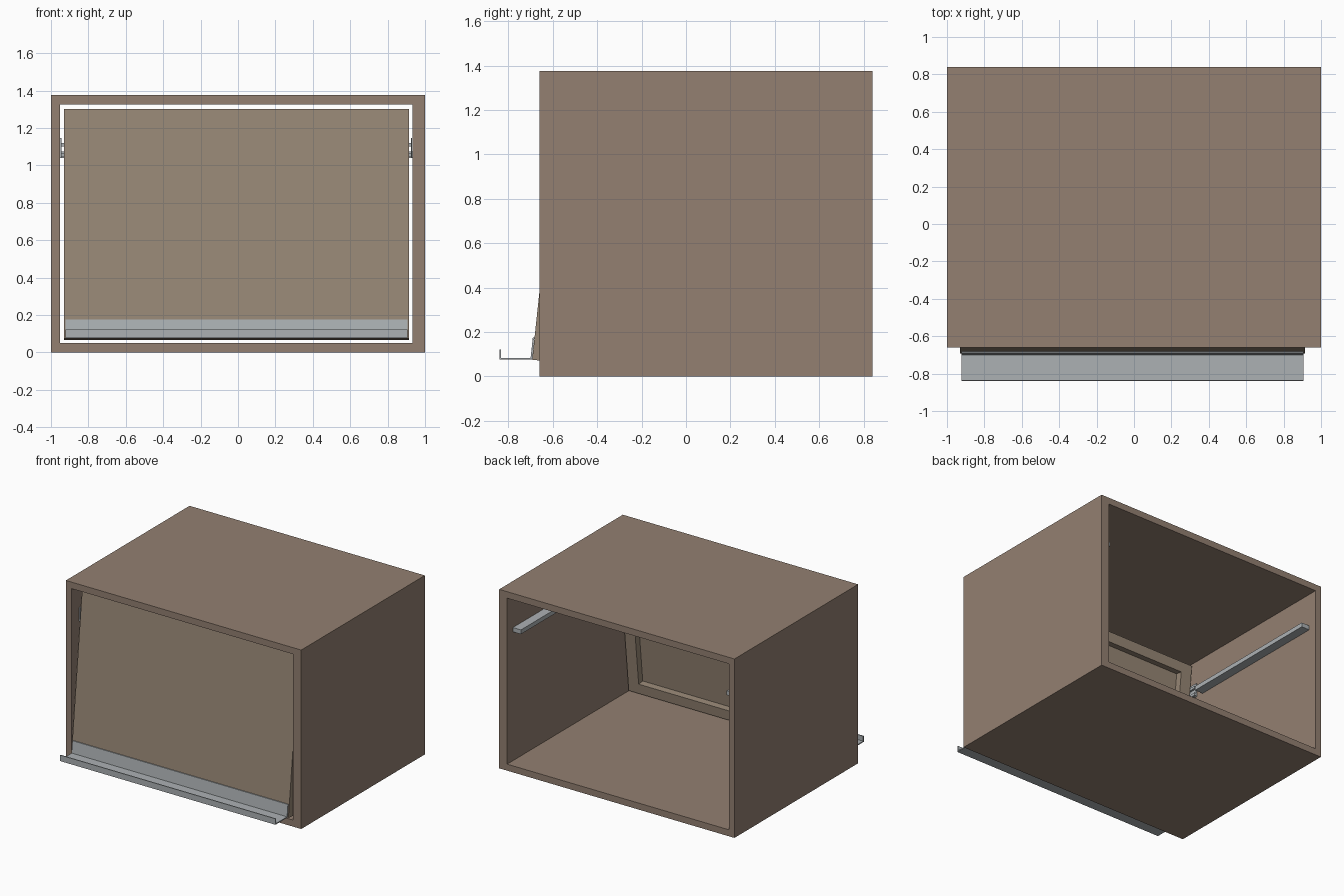
import bpy, bmesh

if "Cube" in bpy.data.objects:
    bpy.data.objects.remove(bpy.data.objects["Cube"])

def material(name, rgb):
    m = bpy.data.materials.new(name)
    m.diffuse_color = (*rgb, 1)
    m.use_nodes = True
    m.node_tree.nodes["Principled BSDF"].inputs["Base Color"].default_value = m.diffuse_color
    return m

case_brown = material("case brown", (0.292, 0.214, 0.165))
door_brown = material("door brown", (0.308, 0.240, 0.178))
metal = material("grey metal", (0.413, 0.440, 0.456))

def make(name, bm, mat):
    bmesh.ops.recalc_face_normals(bm, faces=bm.faces)
    me = bpy.data.meshes.new(name)
    bm.to_mesh(me)
    bm.free()
    me.materials.append(mat)
    ob = bpy.data.objects.new(name, me)
    bpy.context.collection.objects.link(ob)
    return ob

def bridge_loops(bm, loops, closed=False):
    """Skin consecutive four-point loops; closed joins last to first."""
    vs = [[bm.verts.new(p) for p in l] for l in loops]
    pairs = list(zip(vs, vs[1:])) + ([(vs[-1], vs[0])] if closed else [])
    for a, b in pairs:
        n = len(a)
        for i in range(n):
            bm.faces.new((a[i], a[(i + 1) % n], b[(i + 1) % n], b[i]))
    return vs

def rect(x0, x1, z0, z1, y):
    return [(x0, y, z0), (x1, y, z0), (x1, y, z1), (x0, y, z1)]

def box(name, x, y, z, mat):
    bm = bmesh.new()
    vs = bridge_loops(bm, [rect(*x, *z, y[0]), rect(*x, *z, y[1])])
    bm.faces.new(vs[0])
    bm.faces.new(vs[1])
    return make(name, bm, mat)

def extrude_x(name, profile, x0, x1, mat):
    bm = bmesh.new()
    vs = bridge_loops(bm, [[(x, y, z) for y, z in profile] for x in (x0, x1)])
    bm.faces.new(vs[0])
    bm.faces.new(vs[1])
    return make(name, bm, mat)

# Case: rectangular tube, open at front and back
outer, inner = (-1, 1, 0, 1.375), (-0.953, 0.932, 0.05, 1.325)
front, back = -0.661, 0.84
bm = bmesh.new()
bridge_loops(bm, [rect(*outer, front), rect(*outer, back),
                  rect(*inner, back), rect(*inner, front)], closed=True)
make("case", bm, case_brown)

# Tilted door: flat front, recessed panel with a rim at the back
slope = 0.107
def lean(points):
    return [(x, y + slope * z, z - slope * (y + 0.70)) for x, y, z in points]

d, r = (-0.93, 0.914, 0.075, 1.30), 0.09
d_in = (d[0] + r, d[1] - r, d[2] + r * 0.85, d[3] - r * 0.85)
yf = -0.701
bm = bmesh.new()
vs = bridge_loops(bm, [lean(rect(*d, yf)), lean(rect(*d, yf + 0.083)),
                       lean(rect(*d_in, yf + 0.083)), lean(rect(*d_in, yf + 0.033))])
bm.faces.new(vs[0])
bm.faces.new(vs[-1])
make("door", bm, door_brown)

# Handle: leaning back plate, shelf and front lip in one bent profile
extrude_x("door_handle", [(-0.683, 0.175), (-0.690, 0.175), (-0.700, 0.084),
                          (-0.833, 0.084), (-0.833, 0.122), (-0.84, 0.122),
                          (-0.84, 0.076), (-0.693, 0.076)], -0.923, 0.907, metal)

# Slide rails on the inner walls and pivot brackets beside the door
for side, wall, edge, s in (("left", inner[0], d[0], 1), ("right", inner[1], d[1], -1)):
    box(side + "_rail", sorted((wall, wall + s * 0.068)), (-0.39, 0.77), (1.04, 1.073), metal)
    box(side + "_bracket", sorted((wall + s * 0.001, wall + s * 0.008)),
        (-0.57, -0.45), (1.04, 1.145), metal)
    for z in (1.045, 1.10):
        box(side + "_bracket_flange", sorted((wall + s * 0.008, edge)),
            (-0.56, -0.45), (z, z + 0.02), metal)
